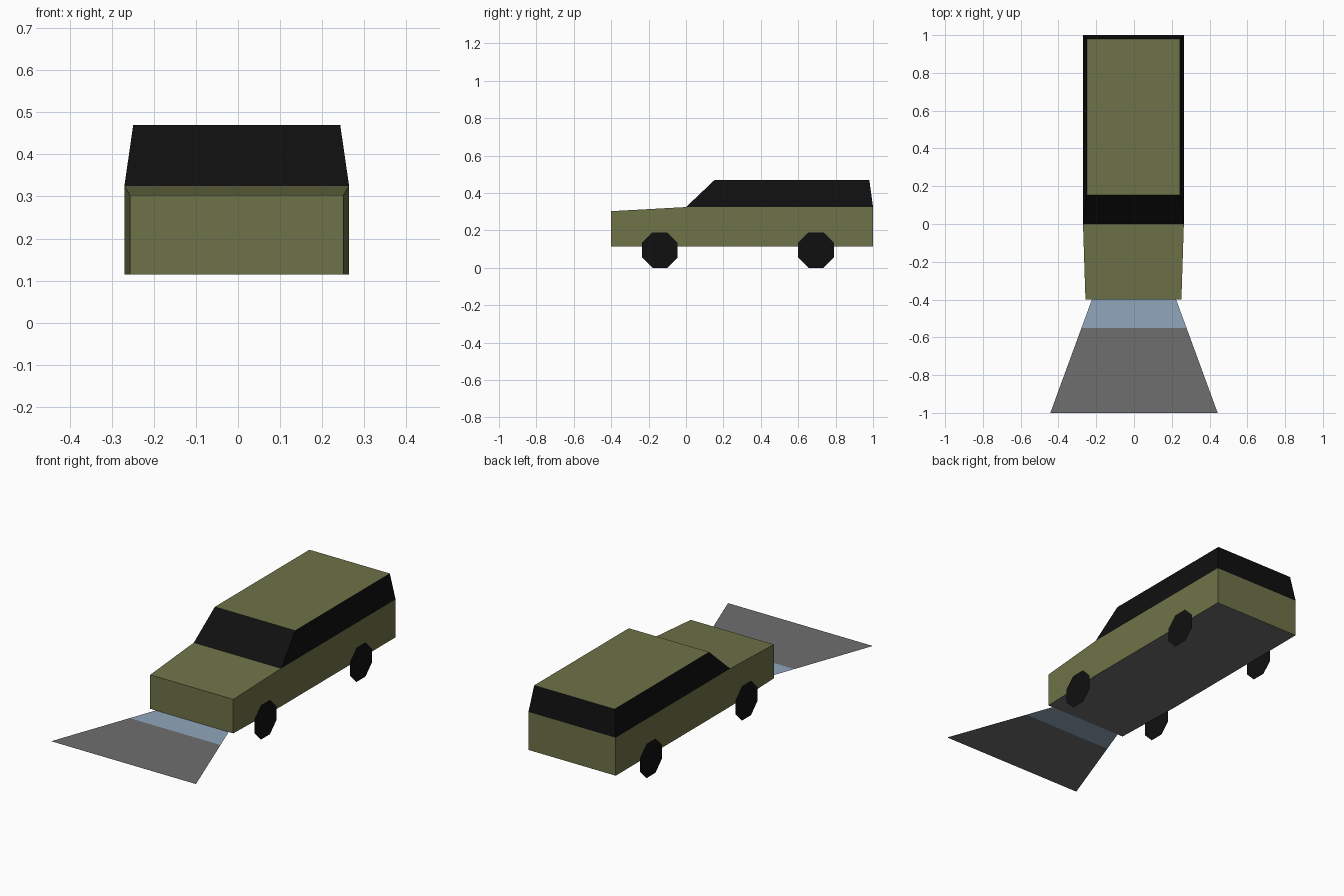
import bpy
import bmesh
import math

default_cube = bpy.data.objects.get("Cube")
if default_cube:
    bpy.data.objects.remove(default_cube, do_unlink=True)


def make_material(name, rgb):
    mat = bpy.data.materials.new(name)
    mat.use_nodes = True
    colour = (*rgb, 1.0)
    mat.diffuse_color = colour
    mat.node_tree.nodes["Principled BSDF"].inputs["Base Color"].default_value = colour
    return mat


olive = make_material("olive paint", (0.156, 0.171, 0.065))
black = make_material("black glass and rubber", (0.005, 0.005, 0.005))
grey = make_material("grey", (0.156, 0.156, 0.156))
blue = make_material("pale blue", (0.279, 0.381, 0.497))

CENTRE = -0.003      # body offset in x
HALF = 0.267         # body half width
SILL, BELT, ROOF = 0.115, 0.325, 0.47


def finish(name, bm, mats, rule=None):
    """Turn a bmesh into a flat-shaded object, colouring faces by a rule."""
    bm.normal_update()
    if rule:
        for face in bm.faces:
            face.material_index = rule(face)
    mesh = bpy.data.meshes.new(name)
    bm.to_mesh(mesh)
    bm.free()
    for mat in mats:
        mesh.materials.append(mat)
    obj = bpy.data.objects.new(name, mesh)
    bpy.context.collection.objects.link(obj)
    return obj


def loft(rings, cap_start=False, cap_end=False):
    """Bridge rings of points with quads, optionally closing the ends."""
    bm = bmesh.new()
    loops = [[bm.verts.new(p) for p in ring] for ring in rings]
    for a, b in zip(loops, loops[1:]):
        for i in range(len(a)):
            j = (i + 1) % len(a)
            bm.faces.new((a[i], a[j], b[j], b[i]))
    if cap_start:
        bm.faces.new(loops[0][::-1])
    if cap_end:
        bm.faces.new(loops[-1])
    return bm


# Lower body: cross-sections from nose to tail, with a grey underside
def section(y, half, top):
    return [(CENTRE - half, y, SILL), (CENTRE - half, y, top),
            (CENTRE + half, y, top), (CENTRE + half, y, SILL)]


body = loft([section(-0.4, 0.254, 0.303), section(0, HALF, BELT),
             section(1, HALF, BELT)], True, True)
# The belt-line deck lies inside the cabin
bmesh.ops.recalc_face_normals(body, faces=body.faces[:])
finish("body", body, [olive, grey], lambda f: 1 if f.normal.z < -0.9 else 0)


# Cabin: black glass all round under an olive roof
def outline(half, front, back, z):
    return [(CENTRE - half, front, z), (CENTRE + half, front, z),
            (CENTRE + half, back, z), (CENTRE - half, back, z)]


cabin = loft([outline(HALF, 0, 1, BELT), outline(0.246, 0.153, 0.98, ROOF)],
             cap_end=True)
bmesh.ops.recalc_face_normals(cabin, faces=cabin.faces[:])
finish("cabin", cabin, [black, olive], lambda f: 1 if f.normal.z > 0.9 else 0)

# Wheels: flat octagons just outside the body sides
APOTHEM = 0.095
RADIUS = APOTHEM / math.cos(math.pi / 8)
for side, side_name in ((1, "left"), (-1, "right")):
    for y, end_name in ((-0.14, "front"), (0.695, "rear")):
        bm = bmesh.new()
        ring = []
        for i in range(8):
            angle = side * (i + 0.5) * math.pi / 4
            ring.append(bm.verts.new((CENTRE + side * (HALF + 0.002),
                                      y + RADIUS * math.cos(angle),
                                      APOTHEM + RADIUS * math.sin(angle))))
        bm.faces.new(ring)
        finish(f"{end_name}_{side_name}_wheel", bm, [black])

# Light beam: a flat flared sheet ahead of the nose, blue then grey
beam = bmesh.new()
rows = [[beam.verts.new((s * half, y, SILL)) for s in (-1, 1)]
        for y, half in ((-1, 0.443), (-0.55, 0.278), (-0.4, 0.223))]
for near, far in zip(rows, rows[1:]):
    beam.faces.new((near[0], near[1], far[1], far[0]))
finish("light_beam", beam, [grey, blue],
       lambda f: 1 if f.calc_center_median().y > -0.55 else 0)
